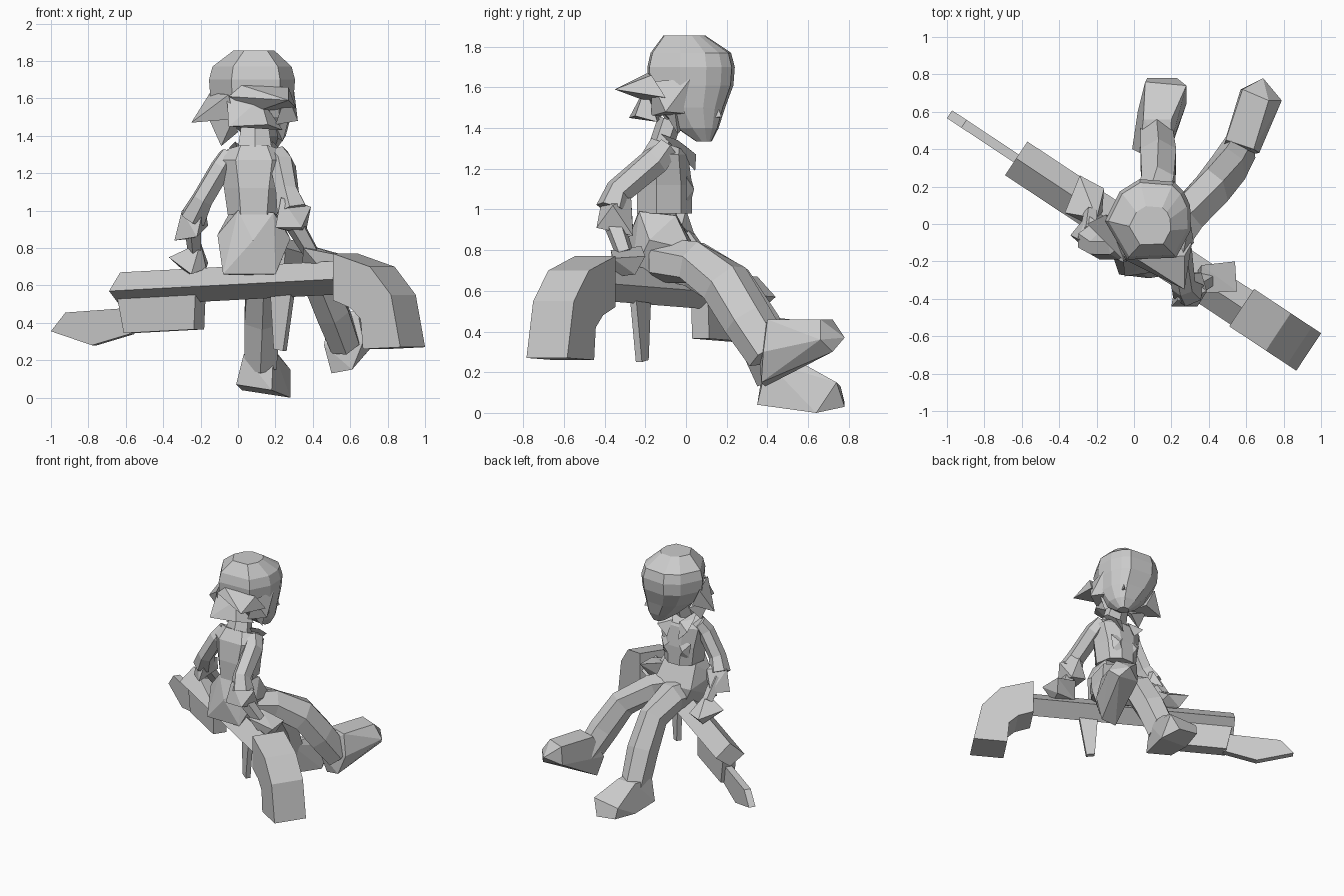
import bpy, bmesh, math
from mathutils import Vector

cube = bpy.data.objects.get("Cube")
if cube:
    bpy.data.objects.remove(cube, do_unlink=True)

grey = bpy.data.materials.new("plain_grey")
grey.use_nodes = True
grey.diffuse_color = (0.6, 0.6, 0.6, 1)
bsdf = next(n for n in grey.node_tree.nodes if n.type == "BSDF_PRINCIPLED")
bsdf.inputs["Base Color"].default_value = (0.6, 0.6, 0.6, 1)


def finish(name, bm):
    bmesh.ops.recalc_face_normals(bm, faces=bm.faces[:])
    mesh = bpy.data.meshes.new(name)
    bm.to_mesh(mesh)
    bm.free()
    mesh.materials.append(grey)
    ob = bpy.data.objects.new(name, mesh)
    bpy.context.collection.objects.link(ob)
    return ob


def skin(name, rings):
    """Join equal rings of points and cap both ends."""
    bm = bmesh.new()
    rows = [[bm.verts.new(p) for p in ring] for ring in rings]
    n = len(rows[0])
    for a, b in zip(rows, rows[1:]):
        for i in range(n):
            j = (i + 1) % n
            bm.faces.new((a[i], a[j], b[j], b[i]))
    bm.faces.new(rows[0])
    bm.faces.new(rows[-1])
    return finish(name, bm)


def hull(name, points):
    """Faceted solid around a few corner points."""
    bm = bmesh.new()
    for p in points:
        bm.verts.new(p)
    bmesh.ops.convex_hull(bm, input=bm.verts[:])
    bmesh.ops.delete(bm, geom=[v for v in bm.verts if not v.link_faces], context="VERTS")
    bmesh.ops.dissolve_limit(bm, angle_limit=0.09, verts=bm.verts[:], edges=bm.edges[:])
    return finish(name, bm)


def limb(name, path, sides=6):
    """Tube along (x, y, z, half width, half depth) stations."""
    pts = [Vector(p[:3]) for p in path]
    rings = []
    for i, p in enumerate(path):
        t = (pts[min(i + 1, len(pts) - 1)] - pts[max(i - 1, 0)]).normalized()
        side = t.cross(Vector((0, 1, 0.3))).normalized()
        up = side.cross(t)
        angles = [math.tau * (k + 0.5) / sides for k in range(sides)]
        rings.append([pts[i] + side * p[3] * math.cos(a) + up * p[4] * math.sin(a) for a in angles])
    return skin(name, rings)


# ---- Large seat weapon, laid out along a slanted axis ----
def gun(s, n, z):
    return (0.834 * s + 0.552 * n, -0.066 - 0.552 * s + 0.834 * n, z)


def plate(name, profile, half):
    return skin(name, [[gun(s, n, z) for s, z in profile] for n in (-half, half)])


skin("barrel", [[gun(s, 0, z + 0.10), gun(s, 0.108, z), gun(s, 0, z - 0.08), gun(s, -0.108, z)]
                for s, z in ((-0.755, 0.57), (0.72, 0.635))])
plate("stock", [(0.69, 0.77), (0.925, 0.70), (1.06, 0.55), (1.12, 0.27), (0.88, 0.26),
                (0.865, 0.42), (0.80, 0.48), (0.69, 0.52)], 0.12)
plate("under_barrel_box", [(-0.74, 0.53), (-0.24, 0.56), (-0.25, 0.365), (-0.70, 0.345)], 0.05)
plate("blade", [(-0.68, 0.48), (-1.09, 0.455), (-1.183, 0.355), (-0.92, 0.28), (-0.68, 0.34)], 0.025)
plate("trigger", [(0.22, 0.54), (0.35, 0.55), (0.30, 0.25), (0.24, 0.26)], 0.018)

# ---- Head, turned towards its left ----
HEAD = ((-0.15, 0.165), (-0.045, 0.23), (0.14, 0.215), (0.19, 0.165), (0.225, 0.09),
        (0.23, -0.04), (0.15, -0.19), (-0.11, -0.20), (-0.23, 0.005))
skin("head", [[(cx + x * k, cy + y * k, z) for x, y in HEAD] for z, cx, cy, k in (
    (1.335, 0.17, 0.085, 0.18), (1.40, 0.145, 0.05, 0.48), (1.50, 0.105, 0.015, 0.77),
    (1.61, 0.075, 0.01, 0.97), (1.70, 0.075, 0.01, 1.0), (1.77, 0.075, 0.01, 0.92),
    (1.855, 0.085, -0.015, 0.48))])
hull("nose", [(0.22, 0.15, 1.53), (0.19, 0.15, 1.45), (0.23, 0.11, 1.45), (0.24, 0.175, 1.455)])
hull("lips", [(0.16, 0.13, 1.395), (0.22, 0.07, 1.395), (0.22, 0.14, 1.41), (0.205, 0.12, 1.37)])

# ---- Hair locks flaring at the back and sides ----
hull("hair_back_lock", [(0.02, -0.19, 1.67), (0.27, -0.17, 1.66), (0.27, -0.35, 1.59),
                        (0.31, -0.10, 1.55), (-0.05, -0.19, 1.61), (0.10, -0.19, 1.53)])
hull("hair_lower_lock", [(-0.06, -0.17, 1.61), (0.12, -0.20, 1.60), (-0.05, -0.28, 1.45),
                         (0.16, -0.25, 1.46), (0.24, -0.14, 1.43), (-0.04, -0.12, 1.46)])
hull("hair_right_lock", [(-0.15, 0.05, 1.63), (-0.05, -0.20, 1.62), (-0.25, 0.00, 1.47),
                         (-0.02, -0.20, 1.49), (-0.08, 0.04, 1.49)])
hull("hair_left_lock", [(0.30, 0.02, 1.64), (0.26, -0.17, 1.63), (0.32, -0.10, 1.48),
                        (0.20, -0.17, 1.46), (0.26, 0.02, 1.47)])
hull("hair_right_tip", [(-0.16, -0.06, 1.50), (-0.02, -0.13, 1.50), (-0.09, -0.06, 1.345),
                        (0.0, -0.03, 1.42)])
hull("hair_left_tip", [(0.28, -0.06, 1.52), (0.18, -0.12, 1.50), (0.24, -0.04, 1.37),
                       (0.16, 0.00, 1.42)])

# ---- Torso, facing +y ----
limb("neck", [(0.09, -0.13, 1.29, 0.11, 0.06), (0.09, -0.08, 1.44, 0.085, 0.06)])
SECTION = ((-0.5, 0), (0.5, 0), (1, 0.35), (0.85, 0.8), (0.35, 1), (-0.35, 1), (-0.85, 0.8), (-1, 0.35))
skin("torso", [[(0.085 + x * w, y0 + (y1 - y0) * t, z + dz * t) for x, t in SECTION]
               for z, dz, w, y0, y1 in ((0.98, 0, 0.14, -0.24, 0.03), (1.12, 0, 0.16, -0.24, 0.03),
                                        (1.27, 0, 0.195, -0.22, 0.01), (1.35, -0.06, 0.14, -0.17, 0.0))])
for side, label in ((1, "left"), (-1, "right")):
    c = 0.085
    hull(label + "_lapel", [(c + side * 0.03, 0.00, 1.31), (c + side * 0.13, -0.04, 1.34),
                            (c + side * 0.13, 0.05, 1.27), (c + side * 0.05, 0.045, 1.19),
                            (c + side * 0.10, -0.12, 1.37)])
    hull(label + "_chest", [(c + side * 0.02, 0.02, 1.17), (c + side * 0.13, 0.0, 1.16),
                            (c + side * 0.08, 0.04, 1.10), (c + side * 0.03, 0.02, 1.02),
                            (c + side * 0.11, 0.0, 1.05)])
hull("hips", [(0.0, -0.23, 1.0), (0.19, -0.23, 0.99), (0.22, -0.05, 0.97), (-0.05, -0.05, 0.98),
              (-0.11, -0.18, 0.87), (0.28, -0.18, 0.85), (0.08, -0.29, 0.84),
              (-0.08, -0.27, 0.66), (0.20, -0.27, 0.66), (0.26, 0.03, 0.80),
              (-0.07, 0.04, 0.82), (0.02, 0.02, 0.65), (0.18, 0.02, 0.65)])

# ---- Arms ----
limb("left_upper_arm", [(0.21, -0.09, 1.30, 0.06, 0.06), (0.24, -0.15, 1.24, 0.07, 0.075),
                        (0.265, -0.33, 1.09, 0.065, 0.07), (0.29, -0.36, 1.00, 0.09, 0.085)])
hull("left_cuff", [(0.23, -0.41, 1.07), (0.39, -0.36, 1.02), (0.28, -0.27, 1.06), (0.20, -0.44, 0.91),
                   (0.34, -0.44, 0.91), (0.36, -0.26, 0.87), (0.23, -0.26, 0.90)])
limb("left_forearm", [(0.29, -0.36, 0.95, 0.055, 0.055), (0.39, -0.30, 0.78, 0.045, 0.045)], 5)
hull("left_hand", [(0.36, -0.22, 0.82), (0.35, -0.37, 0.80), (0.54, -0.20, 0.77), (0.55, -0.36, 0.76),
                   (0.34, -0.25, 0.68), (0.46, -0.35, 0.67), (0.50, -0.25, 0.68)])
limb("right_upper_arm", [(-0.05, -0.09, 1.30, 0.05, 0.06), (-0.09, -0.12, 1.23, 0.06, 0.07),
                         (-0.19, -0.12, 1.06, 0.06, 0.07), (-0.24, -0.08, 0.96, 0.075, 0.08)])
hull("right_cuff", [(-0.30, -0.08, 1.00), (-0.18, -0.13, 1.04), (-0.18, 0.0, 1.00), (-0.34, -0.06, 0.84),
                    (-0.22, -0.17, 0.86), (-0.16, -0.02, 0.92), (-0.25, 0.05, 0.85)])
limb("right_forearm", [(-0.24, -0.05, 0.93, 0.05, 0.05), (-0.23, 0.06, 0.79, 0.04, 0.04)], 5)
hull("right_hand", [(-0.20, 0.03, 0.83), (-0.37, 0.06, 0.75), (-0.29, 0.26, 0.73), (-0.16, 0.19, 0.72),
                    (-0.25, 0.00, 0.66), (-0.17, 0.06, 0.69), (-0.27, 0.18, 0.66)])

# ---- Legs and boots ----
limb("left_leg", [(0.17, -0.13, 0.75, 0.11, 0.11), (0.28, 0.04, 0.74, 0.10, 0.12),
                  (0.42, 0.19, 0.64, 0.095, 0.13), (0.505, 0.30, 0.46, 0.10, 0.125),
                  (0.57, 0.41, 0.29, 0.09, 0.115)])
hull("left_boot", [(0.49, 0.45, 0.46), (0.64, 0.40, 0.46), (0.50, 0.39, 0.13), (0.61, 0.37, 0.15),
                   (0.46, 0.36, 0.28), (0.67, 0.38, 0.30), (0.58, 0.72, 0.46), (0.72, 0.66, 0.46),
                   (0.69, 0.78, 0.37), (0.79, 0.66, 0.36), (0.74, 0.72, 0.30), (0.57, 0.72, 0.32)])
limb("right_leg", [(0.04, -0.12, 0.75, 0.11, 0.11), (0.09, 0.04, 0.73, 0.11, 0.12),
                   (0.13, 0.22, 0.62, 0.10, 0.12), (0.13, 0.35, 0.42, 0.11, 0.12),
                   (0.12, 0.46, 0.18, 0.10, 0.12)])
hull("right_boot", [(0.03, 0.38, 0.23), (0.19, 0.40, 0.25), (-0.01, 0.40, 0.07), (0.18, 0.35, 0.04),
                    (0.05, 0.56, 0.25), (0.20, 0.56, 0.25), (0.06, 0.76, 0.13), (0.28, 0.74, 0.15),
                    (0.07, 0.78, 0.05), (0.23, 0.78, 0.03), (0.28, 0.64, 0.0), (0.02, 0.60, 0.04)])
